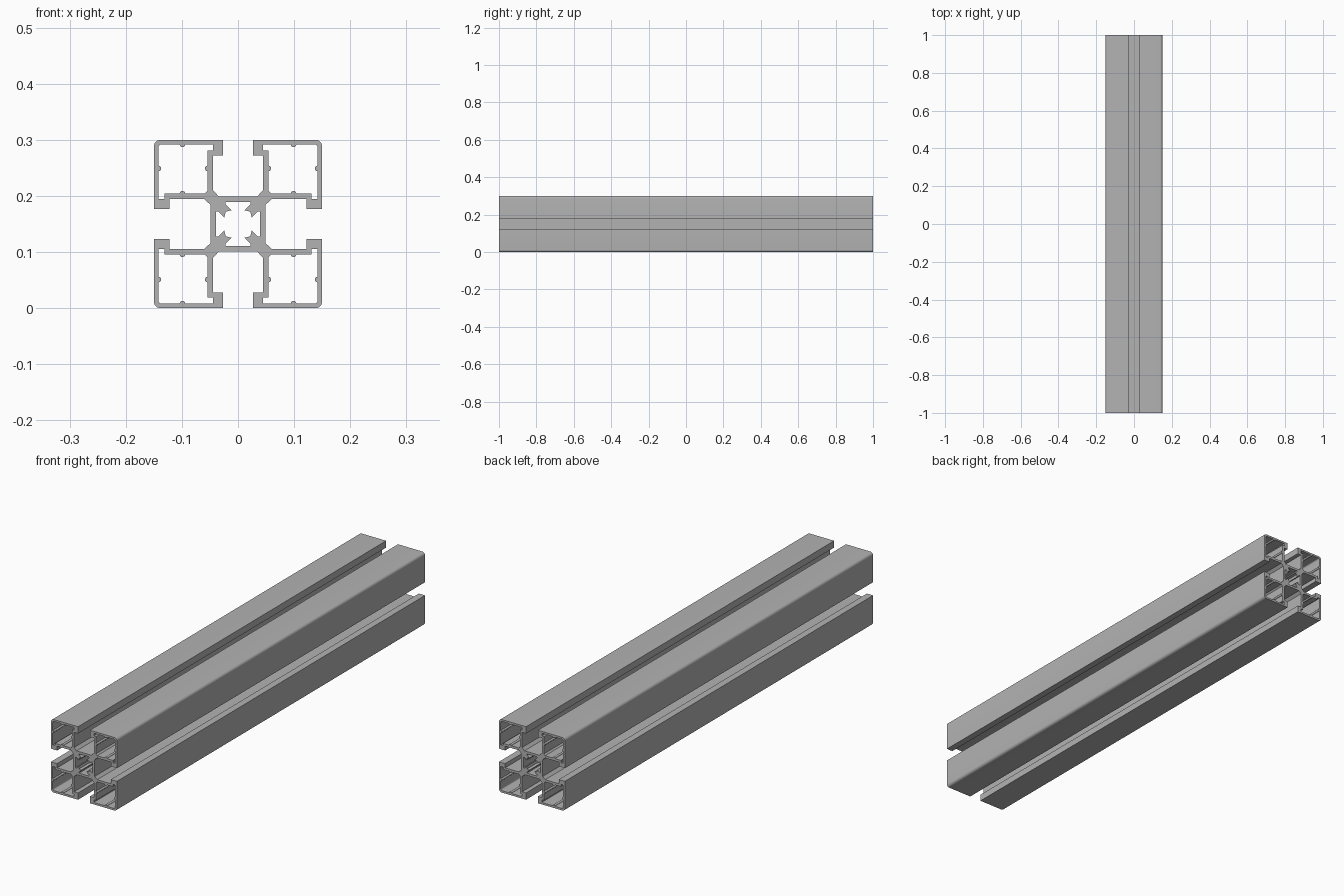
import bpy, bmesh, math
from mathutils import Vector

default = bpy.data.objects.get("Cube")
if default:
    bpy.data.objects.remove(default, do_unlink=True)

HALF, LENGTH = 0.15, 2.0


def arc(cx, cy, r, a0, a1, n):
    """Points on a circular arc, angles in degrees."""
    angles = [math.radians(a0 + (a1 - a0) * i / n) for i in range(n + 1)]
    return [(cx + r * math.cos(a), cy + r * math.sin(a)) for a in angles]


def mirrored(half):
    """Extend a path with its reflection in the diagonal of the quadrant."""
    rest = [(y, x) for x, y in reversed(half)]
    joined = abs(half[-1][0] - half[-1][1]) < 1e-6
    return half + rest[1 if joined else 0:]


def quarter_turns(path):
    """The path repeated in all four quadrants."""
    turns = [path]
    for _ in range(3):
        turns.append([(y, -x) for x, y in turns[-1]])
    return turns


# Outer outline: core wall, slot, lip and rounded corner
r = 0.012
outline = mirrored(
    [(0.034, 0.049), (0.0445, 0.06), (0.0445, 0.122), (0.027, 0.122), (0.027, HALF)]
    + arc(HALF - r, HALF - r, r, 90, 45, 4))

# Hollow corner chamber with a small rib on each wall
wall, skin, rib, f = 0.054, 0.142, 0.099, 0.006
chamber = mirrored(
    [(wall, wall + 0.006)]
    + arc(wall, rib, 0.005, -90, 90, 8)
    + [(wall, 0.131), (0.0445, 0.131), (0.0445, skin)]
    + arc(rib, skin, 0.005, 180, 360, 8)
    + arc(skin - f, skin - f, f, 90, 45, 3))

# Core opening with four forked claws pointing at the centre
core = mirrored([(0.022, 0.0395), (0.022, 0.0345), (0.0116, 0.0245), (0.022, 0.022)])

loops = [sum(quarter_turns(outline), []), sum(quarter_turns(core), [])]
loops += quarter_turns(chamber)

# Fill the cross-section, then extrude it along the length
bm = bmesh.new()
edges = []
for loop in loops:
    verts = [bm.verts.new((x, -LENGTH / 2, y + HALF)) for x, y in loop]
    edges += [bm.edges.new((a, b)) for a, b in zip(verts, verts[1:] + verts[:1])]
bmesh.ops.triangle_fill(bm, use_beauty=True, edges=edges, normal=Vector((0, -1, 0)))
result = bmesh.ops.extrude_face_region(bm, geom=bm.faces[:], use_keep_orig=True)
moved = [g for g in result["geom"] if isinstance(g, bmesh.types.BMVert)]
bmesh.ops.translate(bm, verts=moved, vec=(0, LENGTH, 0))
bmesh.ops.recalc_face_normals(bm, faces=bm.faces[:])

mesh = bpy.data.meshes.new("slotted_rail")
bm.to_mesh(mesh)
bm.free()
rail = bpy.data.objects.new("slotted_rail", mesh)
bpy.context.collection.objects.link(rail)

# Plain aluminium grey
grey = bpy.data.materials.new("aluminium_grey")
grey.use_nodes = True
colour = (0.45, 0.45, 0.45, 1)
grey.diffuse_color = colour
grey.node_tree.nodes["Principled BSDF"].inputs["Base Color"].default_value = colour
mesh.materials.append(grey)

bpy.context.view_layer.objects.active = rail
rail.select_set(True)
bpy.ops.object.shade_smooth_by_angle(angle=math.radians(30))
